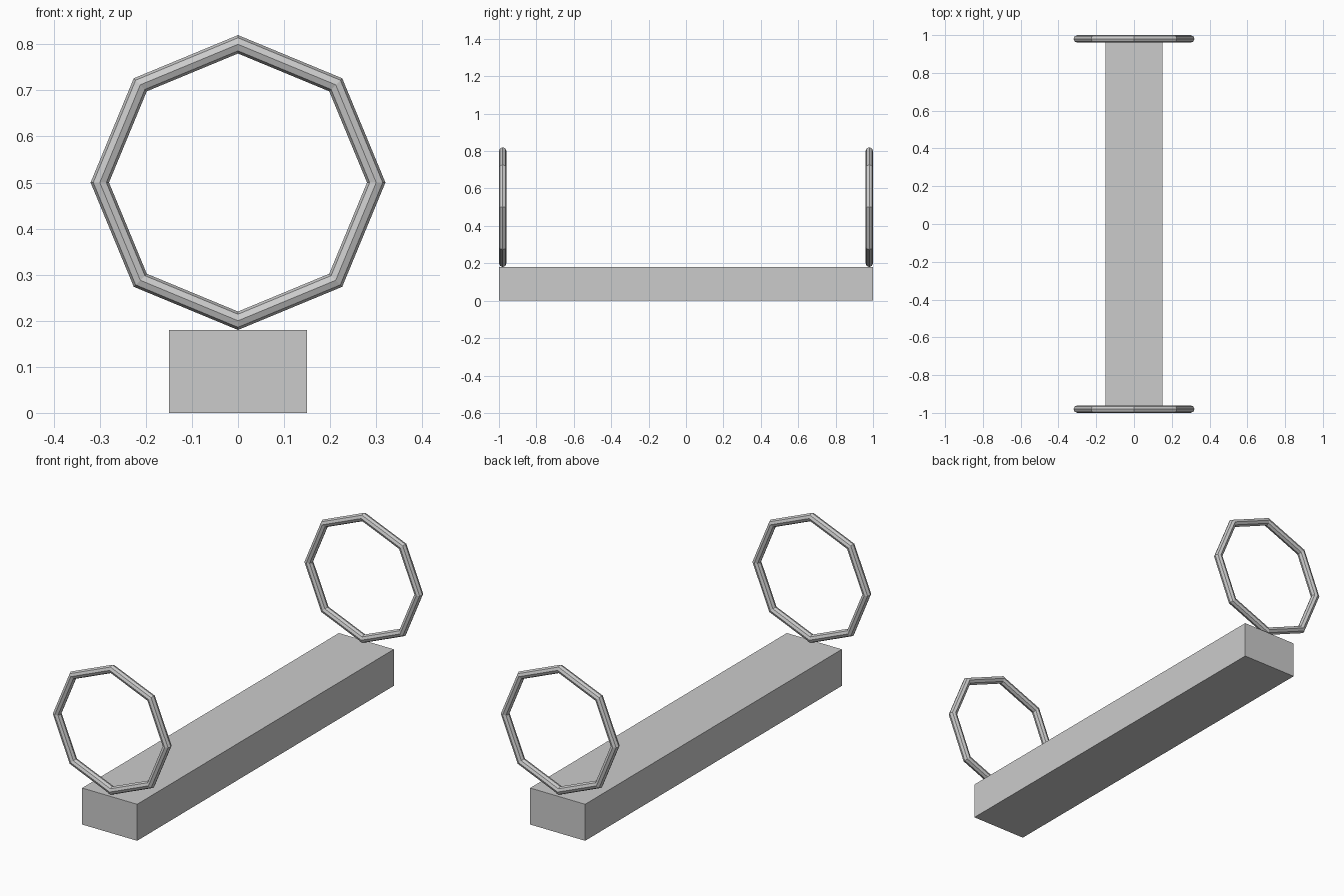
import bpy
import math

if "Cube" in bpy.data.objects:
    bpy.data.objects.remove(bpy.data.objects["Cube"])

# Long solid seat block
bpy.ops.mesh.primitive_cube_add(size=1, location=(0, 0, 0.09))
seat = bpy.context.object
seat.name = "seat"
seat.scale = (0.30, 2.0, 0.18)
bpy.ops.object.transform_apply(location=False, rotation=False, scale=True)


# Upright octagonal ring armrest standing on the seat end
def ring(name, y):
    bpy.ops.mesh.primitive_torus_add(
        major_segments=8, minor_segments=8,
        major_radius=0.30, minor_radius=0.02,
        location=(0, y, 0.50), rotation=(math.pi / 2, 0, 0))
    obj = bpy.context.object
    obj.name = name
    bpy.ops.object.shade_flat()


for name, y in (("front_ring_arm", -0.98), ("back_ring_arm", 0.98)):
    ring(name, y)
